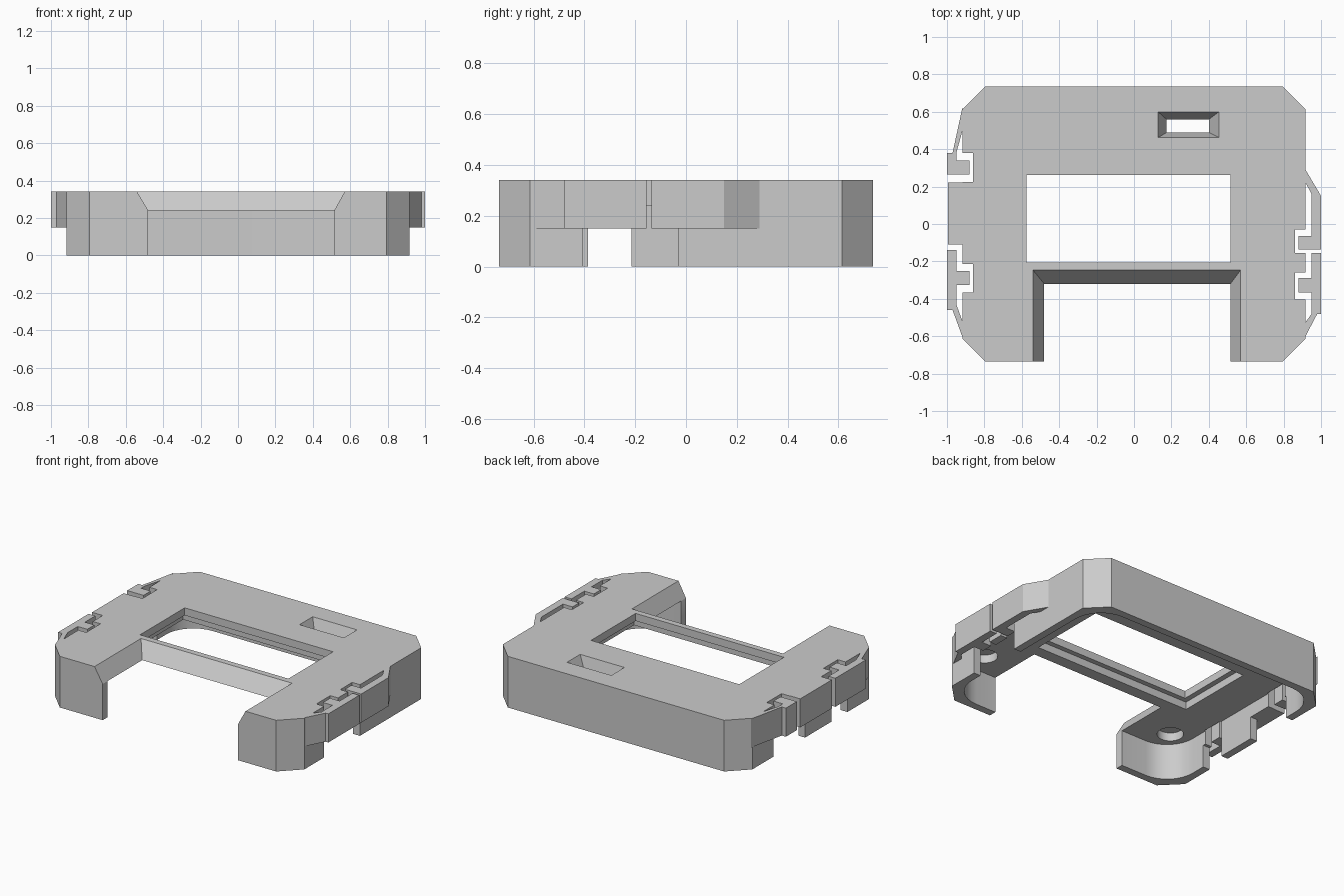
import bpy, bmesh, math

cube = bpy.data.objects.get("Cube")
if cube:
    bpy.data.objects.remove(cube, do_unlink=True)

grey = bpy.data.materials.new("plain_grey")
grey.use_nodes = True
colour = (0.6, 0.6, 0.6, 1)
grey.diffuse_color = colour
grey.node_tree.nodes["Principled BSDF"].inputs["Base Color"].default_value = colour

# Heights: top, underside of the top plate, underside of the snaps
TOP, UNDER, CLIP = 0.34, 0.24, 0.15


def finish(name, bm):
    bmesh.ops.recalc_face_normals(bm, faces=bm.faces)
    mesh = bpy.data.meshes.new(name)
    bm.to_mesh(mesh)
    bm.free()
    mesh.materials.append(grey)
    obj = bpy.data.objects.new(name, mesh)
    bpy.context.collection.objects.link(obj)
    return obj


def prism(name, outline, z0, z1):
    bm = bmesh.new()
    face = bm.faces.new([bm.verts.new((x, y, z0)) for x, y in outline])
    new = bmesh.ops.extrude_face_region(bm, geom=[face])["geom"]
    for v in new:
        if isinstance(v, bmesh.types.BMVert):
            v.co.z = z1
    return finish(name, bm)


def rect(x0, x1, y0, y1):
    return [(x0, y0), (x1, y0), (x1, y1), (x0, y1)]


def box(name, x0, x1, y0, y1, z0, z1):
    return prism(name, rect(x0, x1, y0, y1), z0, z1)


def funnel(name, low, z0, high, z1):
    bm = bmesh.new()
    for r, z in ((low, z0), (high, z1)):
        for x, y in rect(*r):
            bm.verts.new((x, y, z))
    bmesh.ops.convex_hull(bm, input=bm.verts)
    return finish(name, bm)


def cut(obj, cutters):
    bpy.context.view_layer.objects.active = obj
    for c in cutters:
        mod = obj.modifiers.new("cut", "BOOLEAN")
        mod.operation, mod.solver, mod.object = "DIFFERENCE", "EXACT", c
        bpy.ops.object.modifier_apply(modifier=mod.name)


# Outer shape with chamfered corners, inner shape with round corners
W, D, C = 0.917, 0.735, 0.122
outer = [(W, C - D), (W, D - C), (W - C, D), (C - W, D),
         (-W, D - C), (-W, C - D), (C - W, -D), (W - C, -D)]
T, R, STEPS = 0.05, 0.2, 8
inner = []
for quarter, (sx, sy) in enumerate([(1, 1), (-1, 1), (-1, -1), (1, -1)]):
    for i in range(STEPS + 1):
        a = math.pi / 2 * (quarter + i / STEPS)
        inner.append((sx * (W - T - R) + R * math.cos(a),
                      sy * (D - T - R) + R * math.sin(a)))

plate = prism("top_plate", outer, UNDER, TOP)
wall = prism("side_wall", outer, 0, UNDER)

# Cutters: hollow, window with a wider ledge below, front notch, funnel slot
cavity = prism("cavity", inner, -0.1, 0.4)
window = box("window_cutter", -0.575, 0.515, -0.207, 0.262, -0.1, 0.5)
ledge = box("ledge_cutter", -0.61, 0.55, -0.24, 0.295, -0.1, 0.29)
notch_low = box("notch_low", -0.48, 0.515, -0.9, -0.32, -0.1, UNDER + 0.001)
notch_top = funnel("notch_top", (-0.48, 0.515, -0.9, -0.32), UNDER - 0.0001,
                   (-0.552, 0.581, -0.9, -0.232), 0.36)
slot = funnel("slot_cutter", (0.182, 0.39, 0.494, 0.552), 0.22,
              (0.12, 0.465, 0.457, 0.608), 0.36)

# Snap clips: side, free end, bend, bend x, root, gap tip, gap bend, tooth, pocket
clips = {
    "rear_left_snap": (-1, 0.265, 0.38, 0.97, 0.625, 0.5, 0.38, (0.34, 0.265), (0.225, 0.38)),
    "front_left_snap": (-1, -0.14, -0.46, 0.97, -0.605, -0.52, -0.43, (-0.325, -0.25), (-0.365, -0.215)),
    "rear_right_snap": (1, -0.135, 0.15, 1.0, 0.29, 0.22, 0.16, (-0.065, -0.135), (-0.155, -0.03)),
    "front_right_snap": (1, -0.155, -0.48, 0.98, -0.6, -0.525, -0.48, (-0.365, -0.29), (-0.405, -0.26)),
}
pockets = []
for name, (s, free, bend, bx, root, tip, gap, tooth, pocket) in clips.items():
    pts = [(1, free), (1, bend), (bx, bend), (W, root), (W, tip), (0.95, gap),
           (0.95, tooth[0]), (0.88, tooth[0]), (0.88, tooth[1]), (0.95, tooth[1]),
           (0.95, free)]
    pts = [(s * x, y) for x, y in dict.fromkeys(pts)]
    prism(name, pts, CLIP, TOP)
    xs = sorted((s * 0.86, s * 0.96))
    pockets.append(box("pocket_cutter", *xs, *pocket, -0.1, 0.5))

# Open gaps in the lower side walls
gaps = [box("gap_cutter", x0, x0 + 0.3, y0, y1, -0.1, CLIP)
        for x0, y0, y1 in ((0.8, -0.385, -0.03), (-1.1, -0.385, -0.22), (-1.1, 0.06, 0.39))]

# Round recesses in the underside of the corners
recesses = []
for x in (-0.73, 0.73):
    for y in (-0.53, 0.53):
        ring = [(x + 0.08 * math.cos(math.tau * i / 32), y + 0.08 * math.sin(math.tau * i / 32))
                for i in range(32)]
        recesses.append(prism("recess_cutter", ring, 0.1, 0.295))

cut(plate, [window, ledge, notch_low, notch_top, slot] + pockets + recesses)
cut(wall, [cavity, notch_low, notch_top] + pockets + gaps)
for c in [cavity, window, ledge, notch_low, notch_top, slot] + pockets + gaps + recesses:
    bpy.data.objects.remove(c, do_unlink=True)

# Fixed block between the left snaps
box("left_side_block", -0.995, -W + 0.001, -0.11, 0.222, CLIP, TOP)

# Smooth the round surfaces, keep edges sharp
for obj in (plate, wall):
    bpy.ops.object.select_all(action="DESELECT")
    obj.select_set(True)
    bpy.context.view_layer.objects.active = obj
    bpy.ops.object.shade_smooth_by_angle(angle=math.radians(30))
